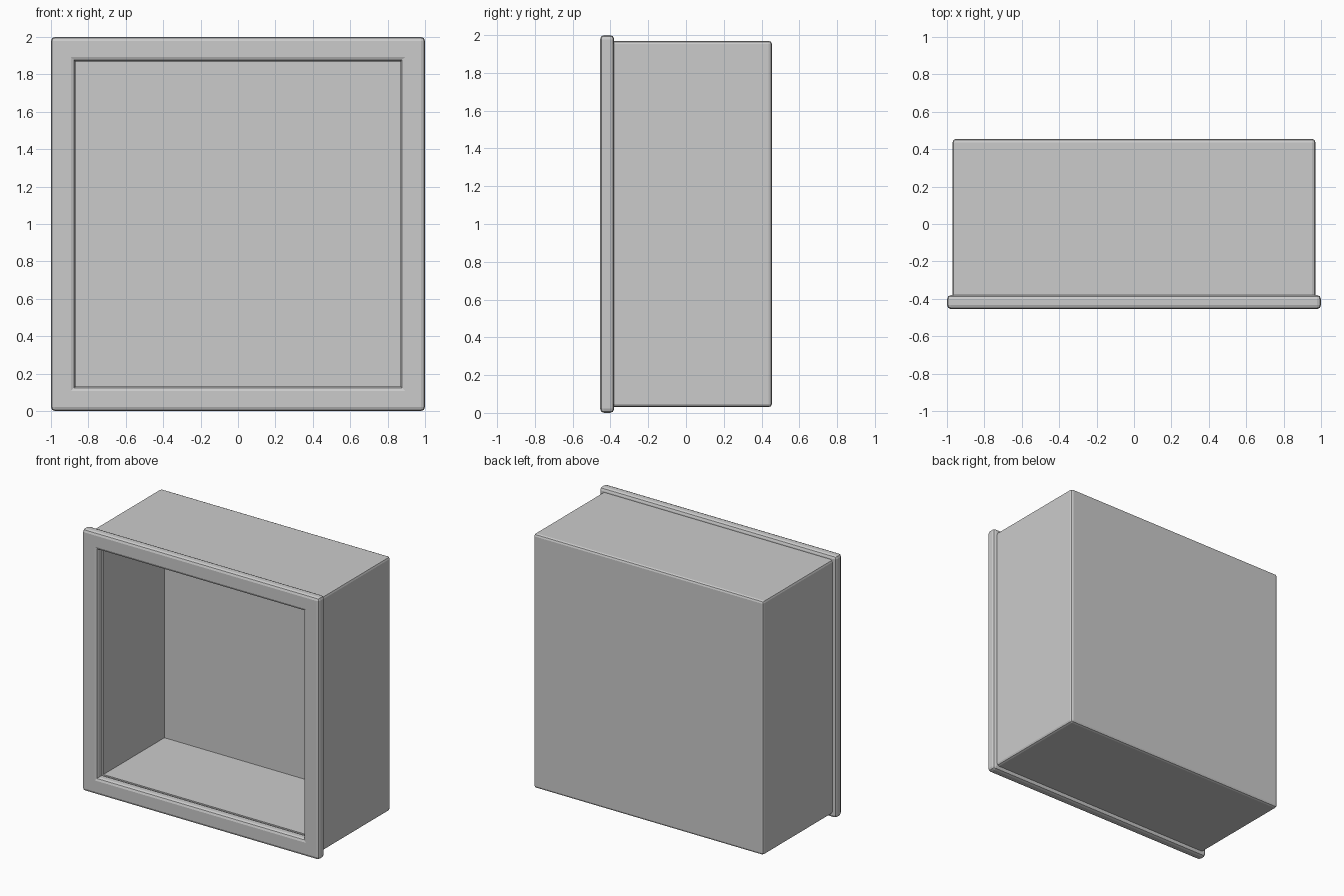
import bpy, bmesh

if "Cube" in bpy.data.objects:
    bpy.data.objects.remove(bpy.data.objects["Cube"])


def finish(bm, name, width, keep, segments):
    """Round the edges accepted by keep() and make a flat-shaded object."""
    bmesh.ops.recalc_face_normals(bm, faces=bm.faces)
    edges = [e for e in bm.edges if keep(e)]
    bmesh.ops.bevel(bm, geom=edges, offset=width, segments=segments,
                    profile=0.5, affect='EDGES', clamp_overlap=True)
    mesh = bpy.data.meshes.new(name)
    bm.to_mesh(mesh)
    bm.free()
    obj = bpy.data.objects.new(name, mesh)
    bpy.context.collection.objects.link(obj)
    return obj


def square(bm, half, y):
    """Upright square loop centred on z = 1."""
    return [bm.verts.new((sx * half, y, 1 + sz * half))
            for sx, sz in ((-1, -1), (1, -1), (1, 1), (-1, 1))]


def skin(bm, loops, closed=False):
    """Join successive square loops with quads."""
    pairs = list(zip(loops, loops[1:]))
    if closed:
        pairs.append((loops[-1], loops[0]))
    for a, b in pairs:
        for i in range(4):
            j = (i + 1) % 4
            bm.faces.new((a[i], a[j], b[j], b[i]))


# Front frame: square ring, rounded everywhere but the inner corners
outer, inner = 1.0, 0.87
front, rear = -0.455, -0.38
bm = bmesh.new()
skin(bm, [square(bm, outer, front), square(bm, outer, rear),
          square(bm, inner, rear), square(bm, inner, front)], closed=True)


def frame_edge(e):
    a, b = e.verts
    same_size = abs(abs(a.co.x) - abs(b.co.x)) < 1e-4
    along_y = abs(a.co.y - b.co.y) > 1e-4
    return same_size and not (along_y and abs(a.co.x) < 0.9)


finish(bm, "front_frame", 0.022, frame_edge, 2)

# Box body: thick-walled shell open to the front, outer edges softened
size, wall, back = 0.97, 0.1, 0.455
bm = bmesh.new()
loops = [square(bm, size, back), square(bm, size, rear),
         square(bm, size - wall, rear), square(bm, size - wall, back - wall)]
skin(bm, loops)
bm.faces.new(loops[0])
bm.faces.new(loops[3])


def body_edge(e):
    on_shell = all(abs(abs(v.co.x) - size) < 1e-4 for v in e.verts)
    return on_shell and any(v.co.y > 0 for v in e.verts)


finish(bm, "box_body", 0.018, body_edge, 2)
